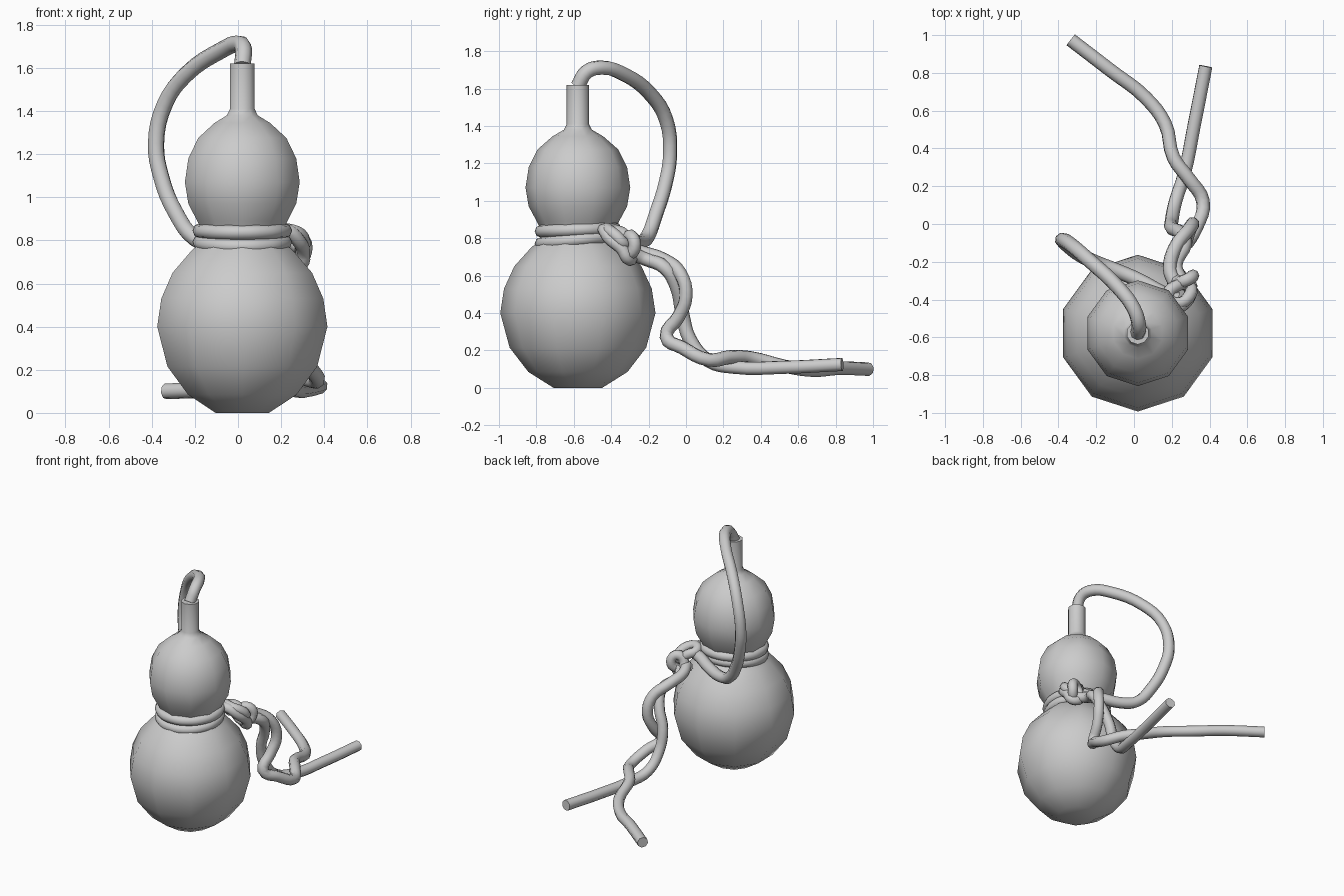
import bpy, bmesh, math

CX, CY = 0.02, -0.578   # gourd axis


def lathe(name, profile, sides):
    bm = bmesh.new()
    rings = []
    for r, z in profile:
        rings.append([bm.verts.new((CX + r * math.sin(2 * math.pi * i / sides),
                                    CY - r * math.cos(2 * math.pi * i / sides), z))
                      for i in range(sides)])
    for a, b in zip(rings, rings[1:]):
        for i in range(sides):
            j = (i + 1) % sides
            bm.faces.new((a[i], a[j], b[j], b[i]))
    bm.faces.new(rings[0][::-1])
    bm.faces.new(rings[-1])
    me = bpy.data.meshes.new(name)
    bm.to_mesh(me)
    bm.free()
    ob = bpy.data.objects.new(name, me)
    bpy.context.collection.objects.link(ob)
    bpy.context.view_layer.objects.active = ob
    ob.select_set(True)
    bpy.ops.object.shade_smooth_by_angle(angle=math.radians(45))
    ob.select_set(False)
    return ob


def rope(name, points, radius=0.037, closed=False):
    cu = bpy.data.curves.new(name, 'CURVE')
    cu.dimensions = '3D'
    cu.bevel_depth = radius
    cu.bevel_resolution = 2
    cu.resolution_u = 4
    cu.use_fill_caps = True
    sp = cu.splines.new('BEZIER')
    sp.bezier_points.add(len(points) - 1)
    sp.use_cyclic_u = closed
    for bp, p in zip(sp.bezier_points, points):
        bp.co = p
        bp.handle_left_type = bp.handle_right_type = 'AUTO'
    ob = bpy.data.objects.new(name, cu)
    bpy.context.collection.objects.link(ob)
    return ob


# Gourd body: two bulbs and a stem
lathe("gourd_body", [
    (0.13, 0), (0.265, 0.085), (0.365, 0.215), (0.415, 0.40), (0.395, 0.53),
    (0.34, 0.65), (0.25, 0.75), (0.18, 0.81), (0.22, 0.89), (0.263, 0.97),
    (0.28, 1.07), (0.263, 1.18), (0.215, 1.275), (0.135, 1.345), (0.075, 1.38),
    (0.06, 1.41), (0.06, 1.62)], 10)

# Two rope turns round the waist
for name, z, tilt in (("upper_waist_rope", 0.845, 0.008), ("lower_waist_rope", 0.792, 0.02)):
    rope(name, [(CX + 0.197 * math.cos(a), CY + 0.197 * math.sin(a), z + tilt * math.sin(a))
                for a in (2 * math.pi * i / 12 for i in range(12))], 0.034, True)

# Rope loop from the stem down to the knot
rope("handle_rope", [
    (0.02, -0.58, 1.61), (0.025, -0.53, 1.69), (0.0, -0.45, 1.712), (-0.08, -0.34, 1.68),
    (-0.24, -0.19, 1.57), (-0.34, -0.105, 1.43), (-0.38, -0.085, 1.25),
    (-0.355, -0.11, 1.09), (-0.29, -0.16, 0.93), (-0.2, -0.205, 0.81),
    (-0.11, -0.24, 0.78), (0.03, -0.30, 0.79), (0.14, -0.36, 0.81), (0.23, -0.40, 0.81)], 0.039)

# Knot at the side
rope("knot", [
    (0.15, -0.43, 0.82), (0.22, -0.44, 0.845), (0.28, -0.41, 0.80), (0.30, -0.34, 0.74),
    (0.29, -0.31, 0.69), (0.24, -0.29, 0.70), (0.24, -0.31, 0.79), (0.29, -0.29, 0.81),
    (0.31, -0.275, 0.75), (0.27, -0.31, 0.71), (0.19, -0.31, 0.75)], 0.034)
rope("knot_loop", [
    (0.22, -0.42, 0.85), (0.30, -0.37, 0.81), (0.29, -0.33, 0.77), (0.22, -0.33, 0.82),
    (0.18, -0.38, 0.84)], 0.033, True)

# Twisted hanging tails
rope("left_tail", [
    (0.22, -0.32, 0.75), (0.19, -0.24, 0.725), (0.22, -0.12, 0.685), (0.29, -0.03, 0.61),
    (0.31, 0.0, 0.49), (0.29, -0.04, 0.38), (0.275, -0.105, 0.275), (0.33, -0.02, 0.215),
    (0.365, 0.12, 0.15), (0.29, 0.24, 0.165), (0.21, 0.35, 0.16), (0.165, 0.53, 0.115),
    (0.06, 0.67, 0.095), (-0.12, 0.81, 0.105), (-0.335, 0.975, 0.10)], 0.037)
rope("right_tail", [
    (0.25, -0.30, 0.72), (0.22, -0.22, 0.69), (0.27, -0.11, 0.64), (0.25, -0.05, 0.54),
    (0.20, -0.02, 0.40), (0.20, 0.02, 0.26), (0.22, 0.12, 0.145), (0.265, 0.26, 0.11),
    (0.32, 0.53, 0.11), (0.38, 0.835, 0.125)], 0.037)
